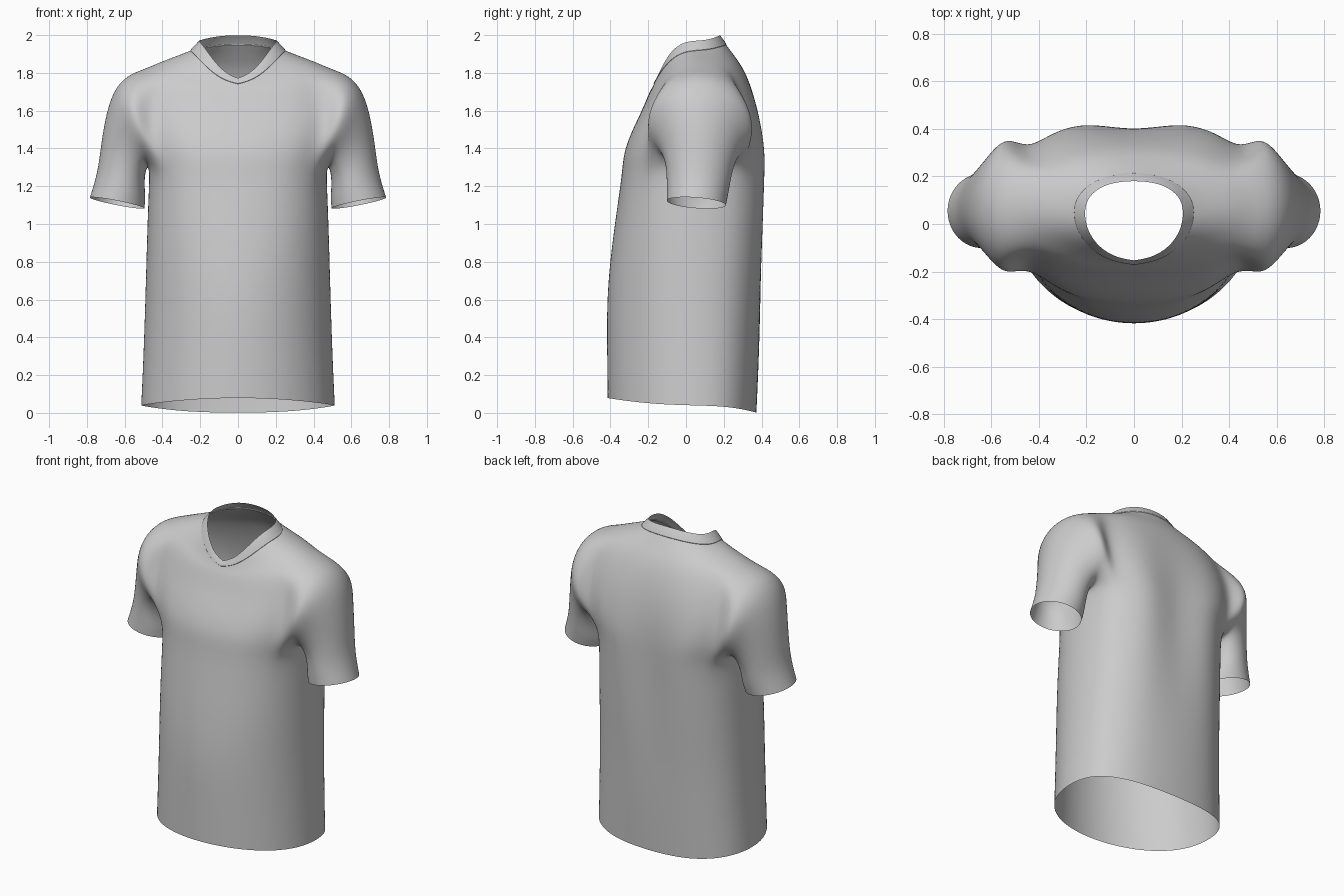
import bpy, bmesh
from math import sin, cos, pi

if "Cube" in bpy.data.objects:
    bpy.data.objects.remove(bpy.data.objects["Cube"])

N = 20  # columns round the torso; 0 = right side, 5 = back, 10 = left side, 15 = front


def spow(v, p):
    return (1 if v >= 0 else -1) * abs(v) ** p


def new_bmesh():
    bm = bmesh.new()
    bm.verts.layers.float.new("crease_vert")
    bm.edges.layers.float.new("crease_edge")
    return bm


def body_ring(bm, w, yc, yf, yb, zs, zf, zb, nf, nb, dip=0.0, vee=2.0, grow=1.015):
    """Rounded ring: half width, side/front/back y, side/front/back z,
    front/back squareness, spine dip, sharpness of the V."""
    ring = []
    for i in range(N):
        c, s = cos(2 * pi * i / N), sin(2 * pi * i / N)
        back = s > 0
        ext, ze, n = (yb - yc, zb, nb) if back else (yc - yf, zf, nf)
        x = grow * w * spow(c, 2 / n)
        y = yc + grow * ext * spow(s, 2 / n) - (dip if i == 5 else 0)
        z = zs + (ze - zs) * abs(s) ** (2 if back else vee)
        ring.append(bm.verts.new((x, y, z)))
    return ring


def bridge(bm, a, b, skip=()):
    k = len(a)
    for i in range(k):
        if i not in skip:
            j = (i + 1) % k
            bm.faces.new((a[i], a[j], b[j], b[i]))


def finish(bm, name):
    bmesh.ops.recalc_face_normals(bm, faces=bm.faces[:])
    me = bpy.data.meshes.new(name)
    bm.to_mesh(me)
    bm.free()
    ob = bpy.data.objects.new(name, me)
    bpy.context.collection.objects.link(ob)
    for p in me.polygons:
        p.use_smooth = True
    sub = ob.modifiers.new("smooth_cloth", 'SUBSURF')
    sub.levels = sub.render_levels = 3
    return ob


# Torso rings, hem to neck seam
TORSO = [
    (.512, .04, -.415, .372, .04, .08, .0, 2.0, 2.5),
    (.500, .04, -.418, .385, .30, .32, .28, 2.0, 2.5),
    (.490, .04, -.420, .400, .60, .60, .60, 2.0, 2.5, .01),
    (.483, .05, -.397, .418, .85, .85, .85, 2.15, 2.5, .03),
    (.475, .06, -.362, .432, 1.10, 1.10, 1.10, 2.3, 2.5, .05),
    (.466, .07, -.338, .438, 1.28, 1.26, 1.28, 2.5, 2.6, .055),
    (.500, .07, -.330, .438, 1.38, 1.38, 1.38, 2.5, 2.7, .055),
    (.530, .07, -.282, .420, 1.50, 1.50, 1.50, 2.6, 2.7, .04),
    (.540, .07, -.232, .382, 1.65, 1.60, 1.65, 2.5, 2.5, .02),
    (.500, .06, -.195, .318, 1.82, 1.69, 1.80, 2.3, 2.3),
    (.400, .055, -.178, .268, 1.862, 1.72, 1.875, 2.1, 2.1),
    (.310, .05, -.170, .235, 1.895, 1.735, 1.92, 2.0, 2.0, 0, 2.2),
    (.250, .05, -.166, .212, 1.918, 1.742, 1.95, 2.0, 2.1, 0, 2.5),
]
LOW, TOP = 5, 9  # armhole rows
bm = new_bmesh()
rings = [body_ring(bm, *r) for r in TORSO]
for r in range(len(rings) - 1):
    hole = (18, 19, 0, 1, 8, 9, 10, 11) if LOW <= r < TOP else ()
    bridge(bm, rings[r], rings[r + 1], hole)

# Sleeves: outer x, z; inner x, z; front y, back y
SLEEVE = [
    (.598, 1.785, .480, 1.31, -.222, .375),
    (.678, 1.680, .495, 1.25, -.150, .295),
    (.722, 1.460, .493, 1.18, -.105, .248),
    (.740, 1.280, .490, 1.125, -.102, .230),
    (.785, 1.140, .495, 1.083, -.102, .212),
]
# Armhole outline, from the shoulder forwards, under the arm and up the back
path = [(0, TOP), (-1, TOP), (-2, TOP)] + [(-2, r) for r in (8, 7, 6)]
path += [(c, LOW) for c in (-2, -1, 0, 1, 2)]
path += [(2, r) for r in (6, 7, 8)] + [(2, TOP), (1, TOP)]
for side in (1, -1):
    prev = [rings[r][(c if side > 0 else 10 - c) % N] for c, r in path]
    for xo, zo, xi, zi, yf, yb in SLEEVE:
        ring = []
        for k in range(16):
            a = 2 * pi * k / 16
            c, s = 1.02 * cos(a), 1.02 * sin(a)
            x = (xo + xi) / 2 + (xo - xi) / 2 * c
            z = (zo + zi) / 2 + (zo - zi) / 2 * c + .012 * s
            y = (yf + yb) / 2 - (yb - yf) / 2 * s
            ring.append(bm.verts.new((side * x, y, z)))
        bridge(bm, prev, ring)
        prev = ring
rings[-1][15][bm.verts.layers.float["crease_vert"]] = 1.0  # point of the V
finish(bm, "shirt_body")

# V-neck collar band, barely proud of the body at the seam
COLLAR = [
    (.250, .05, -.166, .212, 1.916, 1.740, 1.948, 2.0, 2.1, 0, 2.5),
    (.252, .05, -.169, .214, 1.921, 1.743, 1.953, 2.0, 2.1, 0, 2.5),
    (.230, .045, -.161, .198, 1.945, 1.757, 1.978, 2.0, 2.2, 0, 2.6),
    (.206, .045, -.150, .180, 1.970, 1.772, 2.0, 2.0, 2.3, 0, 2.7),
]
bm = new_bmesh()
bands = [body_ring(bm, *r) for r in COLLAR]
for a, b in zip(bands, bands[1:]):
    bridge(bm, a, b)
tip = bm.verts.layers.float["crease_vert"]
crease = bm.edges.layers.float["crease_edge"]
for ring in bands:
    ring[15][tip] = 1.0
for i in range(N):  # firm seam edge
    bm.edges.get((bands[1][i], bands[1][(i + 1) % N]))[crease] = .8
for a, b in zip(bands, bands[1:]):  # point of the V
    bm.edges.get((a[15], b[15]))[crease] = .8
finish(bm, "collar")
